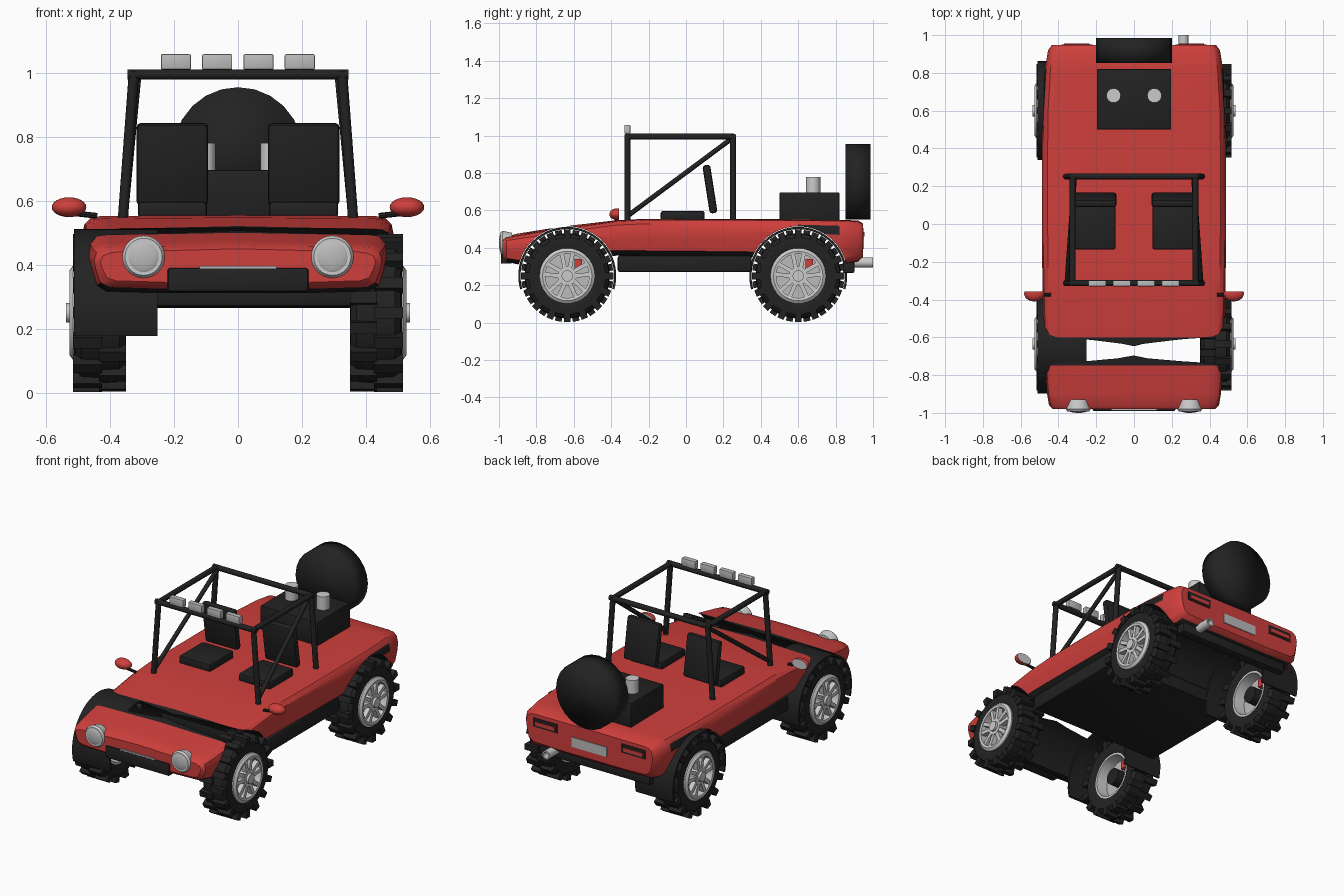
import bpy, bmesh, math
from mathutils import Vector, Matrix

if "Cube" in bpy.data.objects:
    bpy.data.objects.remove(bpy.data.objects["Cube"], do_unlink=True)


def material(name, r, g, b):
    m = bpy.data.materials.new(name)
    m.use_nodes = True
    m.diffuse_color = (r, g, b, 1)
    m.node_tree.nodes["Principled BSDF"].inputs["Base Color"].default_value = (r, g, b, 1)
    return m


RED = material("body red", 0.62, 0.05, 0.045)
BLACK = material("rubber black", 0.016, 0.016, 0.016)
SILVER = material("silver", 0.6, 0.6, 0.6)
GREY = material("lamp grey", 0.5, 0.5, 0.5)


def finish(name, bm, mats, smooth=35):
    bmesh.ops.recalc_face_normals(bm, faces=bm.faces)
    me = bpy.data.meshes.new(name)
    bm.to_mesh(me)
    bm.free()
    ob = bpy.data.objects.new(name, me)
    bpy.context.collection.objects.link(ob)
    for m in mats if isinstance(mats, list) else [mats]:
        me.materials.append(m)
    if smooth:
        bpy.ops.object.select_all(action='DESELECT')
        ob.select_set(True)
        bpy.context.view_layer.objects.active = ob
        bpy.ops.object.shade_smooth_by_angle(angle=math.radians(smooth))
    return ob


def add_box(bm, lo, hi, matrix=Matrix()):
    lo, hi = Vector(lo), Vector(hi)
    m = matrix @ Matrix.Translation((lo + hi) / 2) @ Matrix.Diagonal((*(hi - lo), 1))
    bmesh.ops.create_cube(bm, size=1, matrix=m)


def box(name, lo, hi, mat, bevel=0.0, matrix=Matrix()):
    bm = bmesh.new()
    add_box(bm, lo, hi, matrix)
    if bevel:
        bmesh.ops.bevel(bm, geom=bm.edges[:], offset=bevel, segments=2, affect='EDGES', profile=0.5)
    return finish(name, bm, mat)


def add_rod(bm, a, b, r, sides=12, r2=None):
    a, b = Vector(a), Vector(b)
    rot = (b - a).to_track_quat('Z', 'Y').to_matrix().to_4x4()
    bmesh.ops.create_cone(bm, cap_ends=True, segments=sides, radius1=r, radius2=r2 or r,
                          depth=(b - a).length, matrix=Matrix.Translation((a + b) / 2) @ rot)


def rod(name, a, b, r, mat, sides=24, smooth=35):
    bm = bmesh.new()
    add_rod(bm, a, b, r, sides)
    return finish(name, bm, mat, smooth)


def revolve(bm, profile, axis, steps=40, start=0.0, sweep=2 * math.pi):
    """Turn closed (offset along x, radius) points about the x axis through axis."""
    full = sweep > 6.28
    rings = []
    for i in range(steps if full else steps + 1):
        a = start + sweep * i / steps
        rings.append([bm.verts.new((axis[0] + x, axis[1] + r * math.cos(a), axis[2] + r * math.sin(a)))
                      for x, r in profile])
    n = len(profile)
    for i in range(steps):
        p, q = rings[i], rings[(i + 1) % len(rings)]
        for j in range(n):
            bm.faces.new((p[j], p[(j + 1) % n], q[(j + 1) % n], q[j]))
    if not full:
        bm.faces.new(rings[0])
        bm.faces.new(rings[-1])


# Body shell: stations of y, half width, bottom, edge top, centre top
AXLES, AXLE_Z, ARCH = (-0.635, 0.6), 0.25, 0.265
stations = [(-0.98, 0.43, 0.345, 0.44, 0.45), (-0.96, 0.45, 0.325, 0.455, 0.462),
            (-0.9, 0.46, 0.312, 0.466, 0.476), (-0.75, 0.472, 0.32, 0.492, 0.5),
            (-0.6, 0.478, 0.35, 0.511, 0.521), (-0.37, 0.483, 0.358, 0.544, 0.548),
            (-0.22, 0.486, 0.355, 0.552, 0.555), (0.3, 0.488, 0.35, 0.551, 0.555),
            (0.6, 0.485, 0.34, 0.549, 0.553), (0.82, 0.472, 0.305, 0.547, 0.55),
            (0.92, 0.455, 0.325, 0.542, 0.546), (0.947, 0.435, 0.35, 0.527, 0.53)]
bm = bmesh.new()
loops = []
for y, w, lo, edge, mid in stations:
    h = edge - lo
    half = [(w * 0.5, lo), (w - 0.05, lo + 0.005), (w - 0.02, lo + h * 0.15), (w - 0.006, lo + h * 0.45),
            (w, lo + h * 0.68), (w - 0.008, lo + h * 0.88), (w - 0.03, edge - 0.003),
            (w - 0.065, edge + 0.001), (w * 0.45, (edge + mid) / 2)]
    ring = [(0, lo)] + half + [(0, mid)] + [(-x, z) for x, z in reversed(half)]
    loops.append([bm.verts.new((x, y, z)) for x, z in ring])
for p, q in zip(loops, loops[1:]):
    for j in range(len(p)):
        bm.faces.new((p[j], p[j - 1], q[j - 1], q[j]))
bm.faces.new(loops[0])
bm.faces.new(loops[-1])
body = finish("body", bm, [RED, BLACK], 0)

# Wheel arches cut straight through the body
for y in AXLES:
    cutter = rod("arch_cutter", (-0.8, y, AXLE_Z), (0.8, y, AXLE_Z), ARCH, BLACK, 64)
    cutter.hide_render = True
    cutter.hide_set(True)
    mod = body.modifiers.new("arch", 'BOOLEAN')
    mod.operation, mod.solver, mod.object = 'DIFFERENCE', 'EXACT', cutter
    bpy.ops.object.select_all(action='DESELECT')
    bpy.context.view_layer.objects.active = body
    body.select_set(True)
    bpy.ops.object.modifier_apply(modifier=mod.name)
    bpy.data.objects.remove(cutter, do_unlink=True)
for f in body.data.polygons:
    in_arch = any(math.hypot(f.center.y - y, f.center.z - AXLE_Z) < ARCH + 0.002 for y in AXLES)
    f.material_index = 1 if in_arch or f.normal.z < -0.75 else 0
bpy.ops.object.shade_smooth_by_angle(angle=math.radians(35))

# Underside, bumpers and plates
box("floor_pan", (-0.45, -0.365, 0.27), (0.45, 0.35, 0.36), BLACK, 0.012)
box("rear_valance", (-0.38, 0.84, 0.265), (0.38, 0.9, 0.33), BLACK, 0.01)
box("front_bumper", (-0.22, -0.99, 0.315), (0.22, -0.93, 0.39), BLACK, 0.008)
box("front_plate", (-0.12, -0.987, 0.386), (0.12, -0.978, 0.396), GREY)
box("rear_plate", (-0.12, 0.944, 0.395), (0.12, 0.952, 0.455), GREY)

# Arch liners on one side
for y in AXLES:
    bm = bmesh.new()
    revolve(bm, [(0, 0.25), (0.26, 0.25), (0.26, 0.262), (0, 0.262)], (-0.512, y, AXLE_Z), 32,
            math.radians(-16), math.radians(212))
    finish("arch_liner", bm, BLACK)

# Wheels
for s in (-1, 1):
    for y in AXLES:
        axis = (0, y, AXLE_Z)
        bm = bmesh.new()
        revolve(bm, [(s * x, r) for x, r in [(0.36, 0.14), (0.35, 0.17), (0.352, 0.205), (0.37, 0.224),
                (0.43, 0.228), (0.49, 0.224), (0.508, 0.205), (0.512, 0.17), (0.505, 0.14)]], axis)
        finish("tyre", bm, BLACK)
        # Two staggered rows of tread blocks
        bm = bmesh.new()
        for i in range(32):
            turn = Matrix.Translation(axis) @ Matrix.Rotation(math.tau * i / 32, 4, 'X')
            a, b = (0.35, 0.435) if i % 2 else (0.425, 0.515)
            add_box(bm, (min(s * a, s * b), -0.018, 0.2), (max(s * a, s * b), 0.018, 0.247), turn)
        finish("tread", bm, BLACK, 0)
        # Open rim with five spokes and a hub
        bm = bmesh.new()
        revolve(bm, [(s * x, r) for x, r in [(0.36, 0.148), (0.36, 0.128), (0.5, 0.118),
                (0.524, 0.118), (0.527, 0.132), (0.515, 0.148)]], axis)
        for i in range(5):
            turn = Matrix.Translation(axis) @ Matrix.Rotation(math.tau * i / 5, 4, 'X')
            for side in (-1, 1):
                bar = turn @ Matrix.Translation((s * 0.505, side * 0.02, 0.075)) @ Matrix.Rotation(side * -0.2, 4, 'X')
                add_box(bm, (-0.015, -0.011, -0.06), (0.015, 0.011, 0.055), bar)
        add_rod(bm, (s * 0.47, y, AXLE_Z), (s * 0.522, y, AXLE_Z), 0.05, 24)
        add_rod(bm, (s * 0.5, y, AXLE_Z), (s * 0.537, y, AXLE_Z), 0.03, 24)
        finish("rim", bm, SILVER)
        rod("brake_disc", (s * 0.43, y, AXLE_Z), (s * 0.445, y, AXLE_Z), 0.122, GREY)
        rod("axle_stub", (s * 0.37, y, AXLE_Z), (s * 0.44, y, AXLE_Z), 0.05, BLACK)
        box("brake_caliper", (s * 0.435 - 0.035, y + 0.04, 0.29), (s * 0.435 + 0.035, y + 0.08, 0.34), RED)

# Roll cage
bm = bmesh.new()
R, FRONT, BACK = 0.016, -0.313, 0.252
for y in (FRONT, BACK):
    add_rod(bm, (-0.345, y, 0.995), (0.345, y, 0.995), R)
for s in (-1, 1):
    add_rod(bm, (s * 0.325, FRONT, 0.995), (s * 0.325, BACK, 0.995), R)
    for y in (FRONT, BACK):
        add_rod(bm, (s * 0.36, y, 0.54), (s * 0.325, y, 1.005), R)
    add_rod(bm, (s * 0.355, FRONT, 0.57), (s * 0.315, BACK, 0.99), 0.013)
finish("roll_cage", bm, BLACK)
for i in range(4):
    x = -0.194 + i * 0.129
    box("roof_lamp", (x - 0.047, -0.33, 1.01), (x + 0.047, -0.298, 1.058), GREY, 0.004)

# Paired parts: seats, intakes, headlamps, mirrors, tail lamps
for s in (-1, 1):
    x = s * 0.205
    box("seat_cushion", (x - 0.108, -0.135, 0.545), (x + 0.108, 0.1, 0.598), BLACK, 0.012)
    tilt = Matrix.Translation((x, 0.128, 0.714)) @ Matrix.Rotation(0.155, 4, 'X')
    box("seat_back", (-0.112, -0.021, -0.13), (0.112, 0.021, 0.13), BLACK, 0.014, tilt)
    rod("intake", (s * 0.108, 0.68, 0.68), (s * 0.108, 0.68, 0.78), 0.038, SILVER)

    x = s * 0.295
    bm = bmesh.new()
    add_rod(bm, (x, -0.93, 0.425), (x, -0.98, 0.425), 0.055, 32, 0.066)
    add_rod(bm, (x, -0.98, 0.425), (x, -0.992, 0.425), 0.066, 32, 0.058)
    finish("headlamp_ring", bm, SILVER)
    bm = bmesh.new()
    bmesh.ops.create_uvsphere(bm, u_segments=24, v_segments=12, radius=1,
                              matrix=Matrix.Translation((x, -0.985, 0.425)) @ Matrix.Diagonal((0.054, 0.015, 0.054, 1)))
    finish("headlamp_lens", bm, GREY)

    bm = bmesh.new()
    bmesh.ops.create_uvsphere(bm, u_segments=24, v_segments=12, radius=1,
                              matrix=Matrix.Translation((s * 0.528, -0.368, 0.58)) @ Matrix.Diagonal((0.054, 0.042, 0.031, 1)))
    bmesh.ops.bisect_plane(bm, geom=bm.verts[:] + bm.edges[:] + bm.faces[:], clear_outer=True,
                           plane_co=(0, -0.358, 0), plane_no=(0, 1, 0))
    rim_edges = [e for e in bm.edges if e.is_boundary]
    for f in bmesh.ops.edgeloop_fill(bm, edges=rim_edges)["faces"]:
        f.material_index = 1
    finish("mirror", bm, [RED, SILVER])
    rod("mirror_arm", (s * 0.44, -0.375, 0.553), (s * 0.52, -0.375, 0.562), 0.009, BLACK, 8)

    a, b = sorted((s * 0.22, s * 0.385))
    box("tail_lamp_frame", (a, 0.94, 0.45), (b, 0.95, 0.505), BLACK)
    box("tail_lamp", (a + 0.015, 0.945, 0.462), (b - 0.015, 0.955, 0.485), RED)

# Engine cover, spare tyre and exhaust
box("engine_cover", (-0.197, 0.5, 0.54), (0.197, 0.82, 0.697), BLACK, 0.006)
rod("spare_tyre", (0, 0.853, 0.753), (0, 0.986, 0.753), 0.202, BLACK, 24, 180)
bm = bmesh.new()
revolve(bm, [(0, 0.018), (0.15, 0.018), (0.15, 0.027), (0, 0.027)], (0, 0, 0), 20)
bmesh.ops.transform(bm, verts=bm.verts, matrix=Matrix.Translation((0.262, 0.85, 0.322)) @ Matrix.Rotation(math.pi / 2, 4, 'Z'))
finish("exhaust", bm, SILVER)
